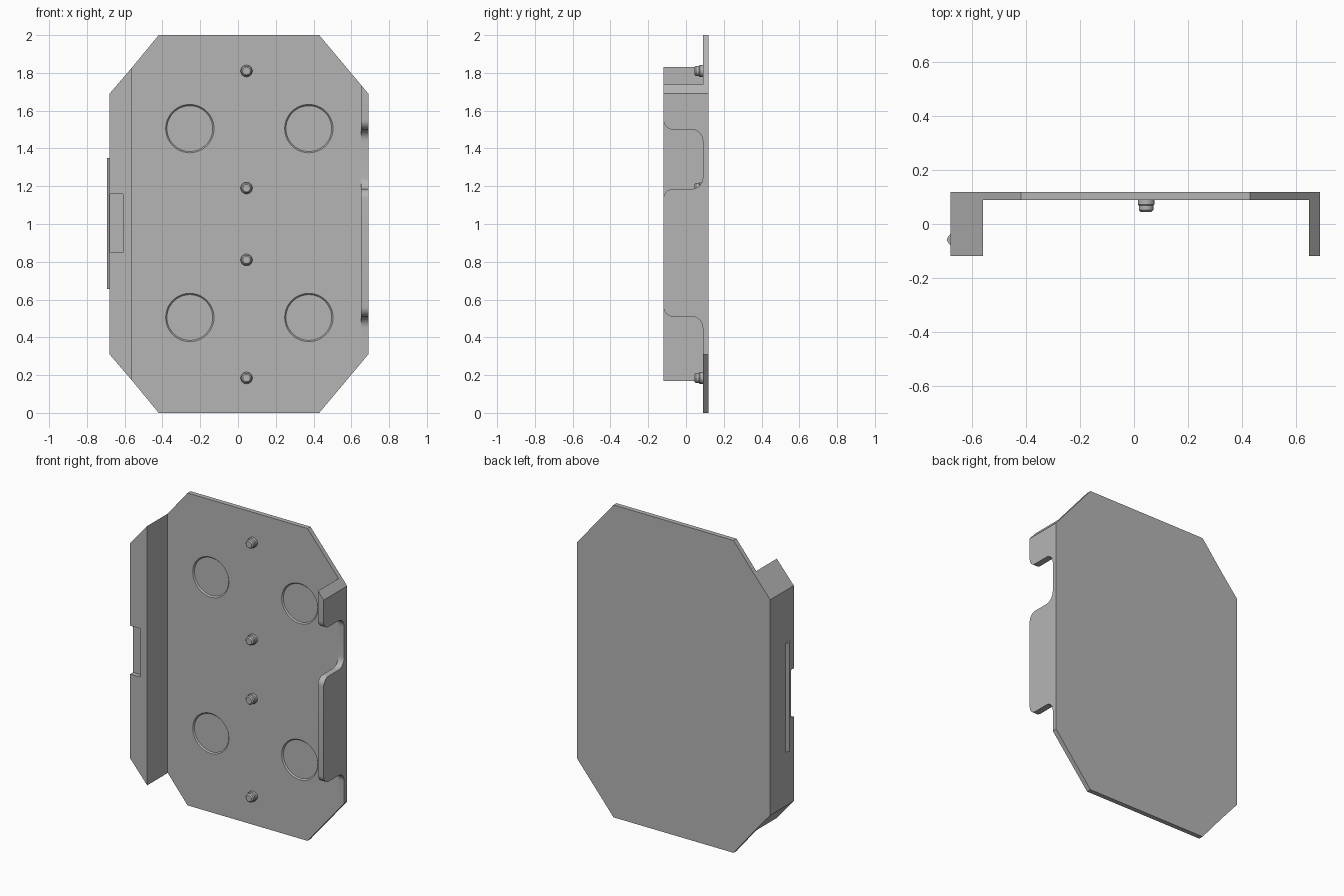
import bpy, bmesh, math
from mathutils import Vector

if "Cube" in bpy.data.objects:
    bpy.data.objects.remove(bpy.data.objects["Cube"])

grey = bpy.data.materials.new("mid grey")
grey.use_nodes = True
colour = (0.46, 0.46, 0.46, 1)
grey.diffuse_color = colour
grey.node_tree.nodes["Principled BSDF"].inputs["Base Color"].default_value = colour

BACK, INNER, FRONT = 0.119, 0.089, -0.119


def finish(name, bm):
    bmesh.ops.recalc_face_normals(bm, faces=bm.faces)
    mesh = bpy.data.meshes.new(name)
    bm.to_mesh(mesh)
    bm.free()
    obj = bpy.data.objects.new(name, mesh)
    bpy.context.collection.objects.link(obj)
    mesh.materials.append(grey)
    return obj


def extrude(name, points, offset, reshape=None):
    """Extrude a closed outline along an offset."""
    bm = bmesh.new()
    face = bm.faces.new([bm.verts.new(p) for p in points])
    new = bmesh.ops.extrude_face_region(bm, geom=[face])["geom"]
    moved = [v for v in new if isinstance(v, bmesh.types.BMVert)]
    bmesh.ops.translate(bm, verts=moved, vec=offset)
    if reshape:
        reshape(moved)
    return finish(name, bm)


def lathe(name, profile, x, z, sides=32):
    """Stack rings of (radius, y) around an axis parallel to y."""
    bm = bmesh.new()
    rings = []
    for r, y in profile:
        angles = [math.tau * i / sides for i in range(sides)]
        rings.append([bm.verts.new((x + r * math.cos(a), y, z + r * math.sin(a))) for a in angles])
    for low, high in zip(rings, rings[1:]):
        for i in range(sides):
            j = (i + 1) % sides
            bm.faces.new((low[i], low[j], high[j], high[i]))
    bm.faces.new(rings[0])
    bm.faces.new(rings[-1])
    return finish(name, bm)


def fillet(corners, steps=8):
    """Round the corners of an outline given as (a, b, radius)."""
    result = []
    for i, (a, b, r) in enumerate(corners):
        p = Vector((a, b))
        if not r:
            result.append(p)
            continue
        start = (Vector(corners[i - 1][:2]) - p).normalized()
        end = (Vector(corners[(i + 1) % len(corners)][:2]) - p).normalized()
        for k in range(steps + 1):
            t = k / steps * math.pi / 2
            result.append(p + r * (start * (1 - math.sin(t)) + end * (1 - math.cos(t))))
    return result


def cut(target, cutter):
    mod = target.modifiers.new("cut", "BOOLEAN")
    mod.operation = "DIFFERENCE"
    mod.solver = "EXACT"
    mod.object = cutter
    cutter.hide_render = True
    bpy.context.view_layer.objects.active = target
    bpy.ops.object.modifier_apply(modifier=mod.name)
    bpy.data.objects.remove(cutter)


def smooth(obj):
    bpy.ops.object.select_all(action="DESELECT")
    obj.select_set(True)
    bpy.context.view_layer.objects.active = obj
    bpy.ops.object.shade_smooth_by_angle(angle=math.radians(30))


def upright(half):
    """Mirror the lower half of an outline (x, z) about mid height."""
    full = half + [(x, 2 - z) for x, z in reversed(half)]
    return [(x, BACK, z) for x, z in full]


# Back plate with clipped corners and four shallow round recesses
plate = extrude("back_plate", upright([(-0.56, 0.17), (-0.42, 0), (0.43, 0), (0.65, 0.262)]),
                (0, INNER - BACK, 0))
for x in (-0.255, 0.375):
    for z in (0.505, 1.505):
        cut(plate, lathe("recess_cutter", [(0.135, INNER - 0.01), (0.128, INNER),
                                           (0.121, INNER + 0.008)], x, z, 48))
smooth(plate)

# Thick rail on the right side, notched at its front outer edge
rail = extrude("right_rail", upright([(-0.68, 0.31), (-0.56, 0.17)]), (0, FRONT - BACK, 0))
notch = [(-0.8, -0.2, 0.85), (-0.61, -0.2, 0.85), (-0.61, -0.09, 0.85), (-0.8, -0.09, 0.85)]
cut(rail, extrude("notch_cutter", notch, (0, 0, 0.31)))

# Latch ridge on the outer face of the rail
ridge = [(-0.68, -0.036), (-0.688, -0.045), (-0.693, -0.053), (-0.693, -0.063),
         (-0.688, -0.071), (-0.68, -0.08)]
extrude("latch_ridge", [(x, y, 0.655) for x, y in ridge], (0, 0, 0.695))

# Thin left flange with rounded cutouts; its ends follow the clipped corners
outline = fillet([(BACK, 0.262, 0), (BACK, 1.738, 0), (FRONT, 1.738, 0),
                  (FRONT, 1.5, 0.05), (INNER, 1.5, 0.06), (INNER, 1.185, 0.06),
                  (FRONT, 1.185, 0.05), (FRONT, 0.51, 0.05), (INNER, 0.51, 0.06),
                  (INNER, 0.262, 0)])


def clip_ends(verts):
    for v in verts:
        v.co.z = min(max(v.co.z, 0.31), 1.69)


smooth(extrude("left_flange", [(0.65, y, z) for y, z in outline], (0.04, 0, 0), clip_ends))

# Locating pegs
for i, z in enumerate((0.185, 0.81, 1.19, 1.81)):
    smooth(lathe(f"peg_{i + 1}", [(0.031, INNER), (0.031, 0.073), (0.027, 0.068),
                                  (0.027, 0.052), (0.02, 0.045)], 0.045, z))
